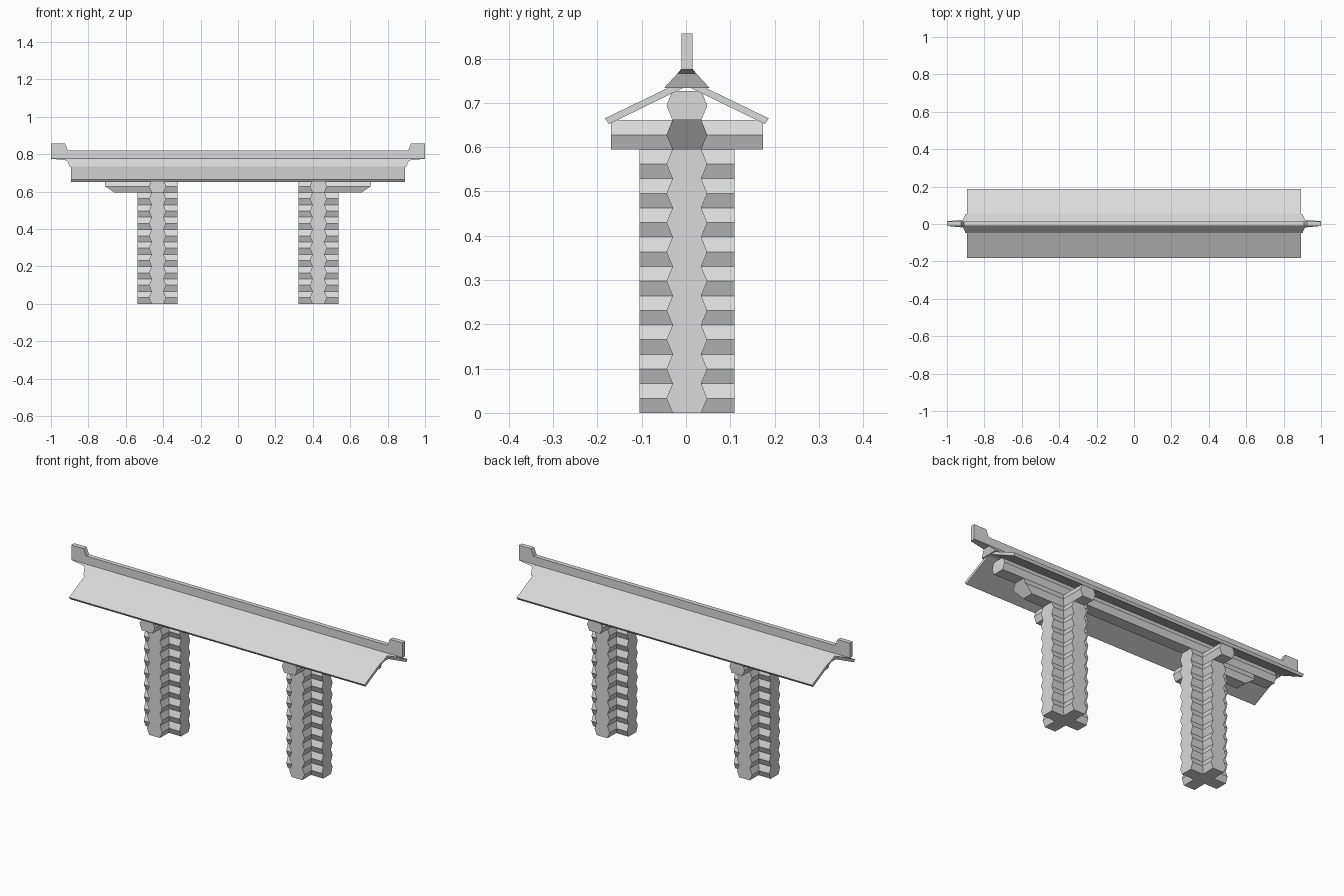
import bpy, bmesh
from mathutils import Vector

if "Cube" in bpy.data.objects:
    bpy.data.objects.remove(bpy.data.objects["Cube"])

grey = bpy.data.materials.new("pale grey")
grey.diffuse_color = (0.7, 0.7, 0.7, 1)
grey.use_nodes = True
grey.node_tree.nodes["Principled BSDF"].inputs["Base Color"].default_value = grey.diffuse_color

MID = 0.002      # depth of the centre line
LEVEL = 0.0661   # height of one log
PILLAR = 0.43    # distance of each pillar from the middle
ARM = 0.1075     # half length of a pillar log


def prism(bm, profile, axis, start, end):
    """Extrude a profile of (across, z) points along x or y; return both end loops."""
    def place(t, p):
        return Vector((t, p[0] + MID, p[1])) if axis == "x" else Vector((p[0], t + MID, p[1]))
    loops = [[bm.verts.new(place(t, p)) for p in profile] for t in (start, end)]
    bm.faces.new(loops[0])
    bm.faces.new(loops[1][::-1])
    n = len(profile)
    for i in range(n):
        j = (i + 1) % n
        bm.faces.new((loops[0][i], loops[1][i], loops[1][j], loops[0][j]))
    return loops


def finish(bm, name):
    bmesh.ops.remove_doubles(bm, verts=bm.verts, dist=1e-5)
    bmesh.ops.recalc_face_normals(bm, faces=bm.faces)
    mesh = bpy.data.meshes.new(name)
    bm.to_mesh(mesh)
    bm.free()
    mesh.materials.append(grey)
    obj = bpy.data.objects.new(name, mesh)
    bpy.context.collection.objects.link(obj)


def log_profile(level, centre=0):
    """Six-sided log with flat top and bottom."""
    z = level * LEVEL
    flat, wide = 0.0325, 0.046
    half = [(-flat, z), (flat, z), (wide, z + LEVEL / 2)]
    return [(centre + a, b) for a, b in half + [
        (flat, z + LEVEL), (-flat, z + LEVEL), (-wide, z + LEVEL / 2)]]


# Pillars of crossed logs, each with a bracket on top
for side, name in ((1, "left"), (-1, "right")):
    bm = bmesh.new()
    x = side * PILLAR
    for level in range(9):
        prism(bm, log_profile(level), "x", x - ARM, x + ARM)
        prism(bm, log_profile(level, x), "y", -ARM, ARM)
    finish(bm, name + "_pillar")

    bm = bmesh.new()
    prism(bm, log_profile(9, x), "y", -0.1715, 0.1715)
    outer = prism(bm, log_profile(9), "x", x - side * ARM, side * 0.71)[1]
    for v in outer[:2]:          # slanted cut under the outer end
        v.co.x -= side * 0.05
    finish(bm, name + "_bracket")

# Long log under the roof
bm = bmesh.new()
prism(bm, log_profile(10), "x", -0.84, 0.84)
finish(bm, "roof_log")

# Two roof slopes
for side, name in ((1, "back"), (-1, "front")):
    bm = bmesh.new()
    slope = [(0.008, 0.734), (0.176, 0.652), (0.185, 0.665), (0.04, 0.735)]
    prism(bm, [(side * a, z) for a, z in slope], "x", -0.893, 0.893)
    finish(bm, name + "_roof_slope")

# Ridge cap with slightly flared ends
bm = bmesh.new()
cap = [(-0.051, 0.734), (0.051, 0.734), (0.0125, 0.776), (-0.0125, 0.776)]
for loop in prism(bm, cap, "x", -0.9, 0.9):
    for v in loop[2:]:
        v.co.x *= 1.02
finish(bm, "ridge_cap")

# Ridge rail with raised end blocks
bm = bmesh.new()
half_rail = [(1, 0.776), (1, 0.857), (0.925, 0.857), (0.91, 0.82)]
rail = half_rail + [(-x, z) for x, z in reversed(half_rail)]
prism(bm, rail, "y", -0.0125, 0.0125)
finish(bm, "ridge_rail")

# Tapered supports under the end blocks
for side, name in ((1, "left"), (-1, "right")):
    bm = bmesh.new()
    wedge = [(-0.022, 0.765), (0.022, 0.765), (0.0125, 0.777), (-0.0125, 0.777)]
    tip = prism(bm, wedge, "x", side * 0.9, side)[1]
    for v in tip[:2]:
        v.co.y = MID + (v.co.y - MID) * 0.57
        v.co.z = 0.7755
    finish(bm, name + "_ridge_support")
